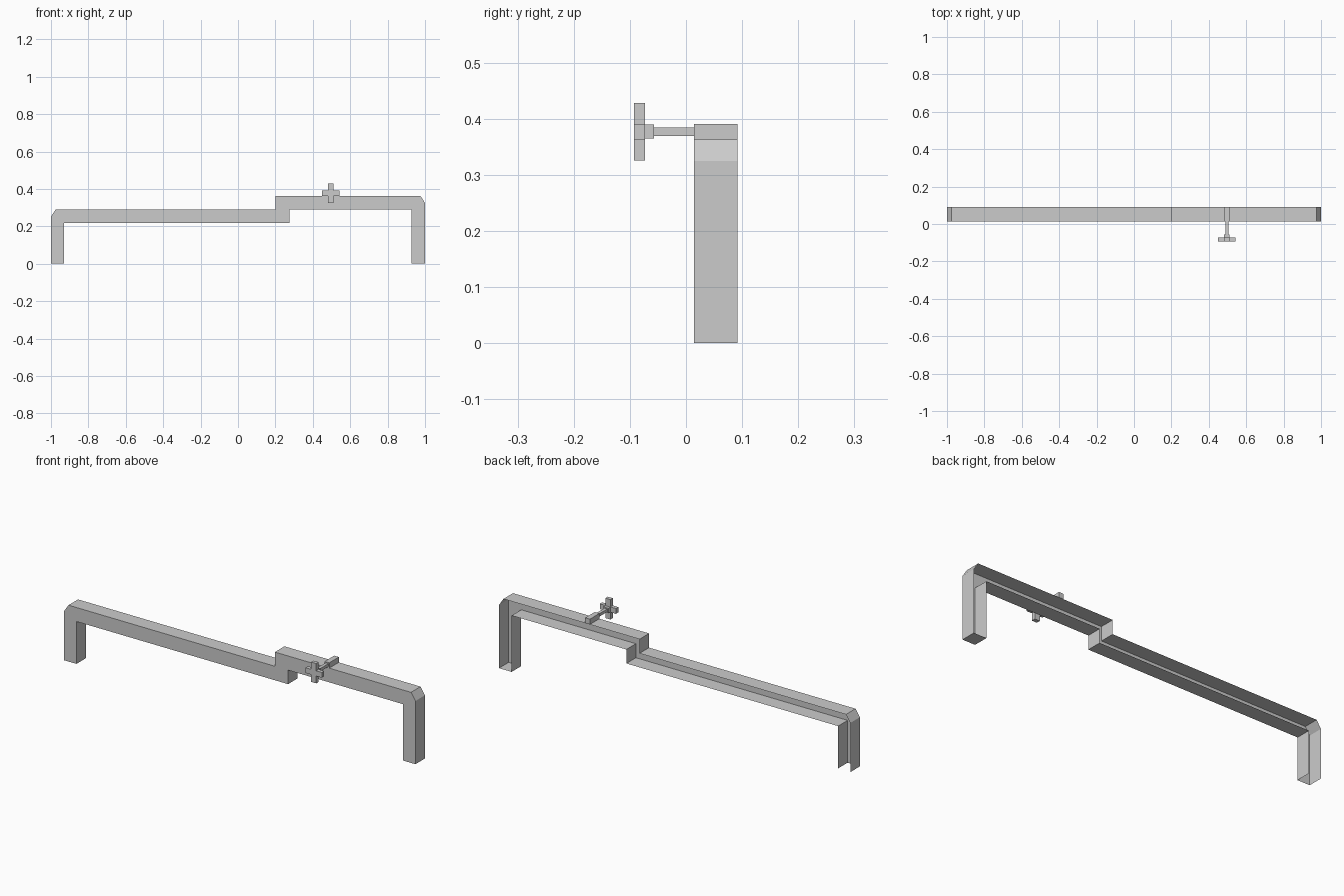
import bpy, bmesh

if "Cube" in bpy.data.objects:
    bpy.data.objects.remove(bpy.data.objects["Cube"])

# One plain grey for every part
grey = bpy.data.materials.new("light_grey")
grey.diffuse_color = (0.6, 0.6, 0.6, 1)
grey.use_nodes = True
grey.node_tree.nodes["Principled BSDF"].inputs["Base Color"].default_value = grey.diffuse_color


def extrude_profile(name, points, y0, y1, back=True, skip_edges=()):
    """Extrude an x-z outline from y0 to y1, optionally leaving sides open."""
    bm = bmesh.new()
    front = [bm.verts.new((x, y0, z)) for x, z in points]
    rear = [bm.verts.new((x, y1, z)) for x, z in points]
    n = len(points)
    bm.faces.new(front)
    if back:
        bm.faces.new(rear[::-1])
    for i in range(n):
        if i not in skip_edges:
            j = (i + 1) % n
            bm.faces.new((front[j], front[i], rear[i], rear[j]))
    mesh = bpy.data.meshes.new(name)
    bm.to_mesh(mesh)
    bm.free()
    mesh.materials.append(grey)
    obj = bpy.data.objects.new(name, mesh)
    bpy.context.collection.objects.link(obj)
    return obj


def box(name, cx, cz, width, height, y0, y1):
    w, h = width / 2, height / 2
    pts = [(cx - w, cz - h), (cx + w, cz - h), (cx + w, cz + h), (cx - w, cz + h)]
    return extrude_profile(name, pts, y0, y1)


# Stepped rail with two legs: thin channel, open at the back and under the left leg
rail = [(-1, 0), (-0.93, 0), (-0.93, 0.218), (0.275, 0.218), (0.275, 0.29),
        (0.928, 0.29), (0.928, 0), (1, 0), (1, 0.325), (0.975, 0.363),
        (0.2, 0.363), (0.2, 0.29), (-0.975, 0.29), (-1, 0.253)]
extrude_profile("channel_rail", rail, 0.0145, 0.092, back=False, skip_edges=(0,))

# Clamp screw: block on the rail, thin stem, hub and cross handle
CX, CZ = 0.496, 0.377
box("screw_block", CX, CZ, 0.027, 0.027, 0.0145, 0.092)
box("screw_stem", CX, CZ, 0.016, 0.015, -0.057, 0.0145)
box("handle_hub", CX, CZ, 0.029, 0.025, -0.073, -0.057)
a, b, h, v = 0.0145, 0.0135, 0.046, 0.051
cross = [(-a, -v), (a, -v), (a, -b), (h, -b), (h, b), (a, b),
         (a, v), (-a, v), (-a, b), (-h, b), (-h, -b), (-a, -b)]
extrude_profile("cross_handle", [(CX + x, CZ + z) for x, z in cross], -0.093, -0.073)
